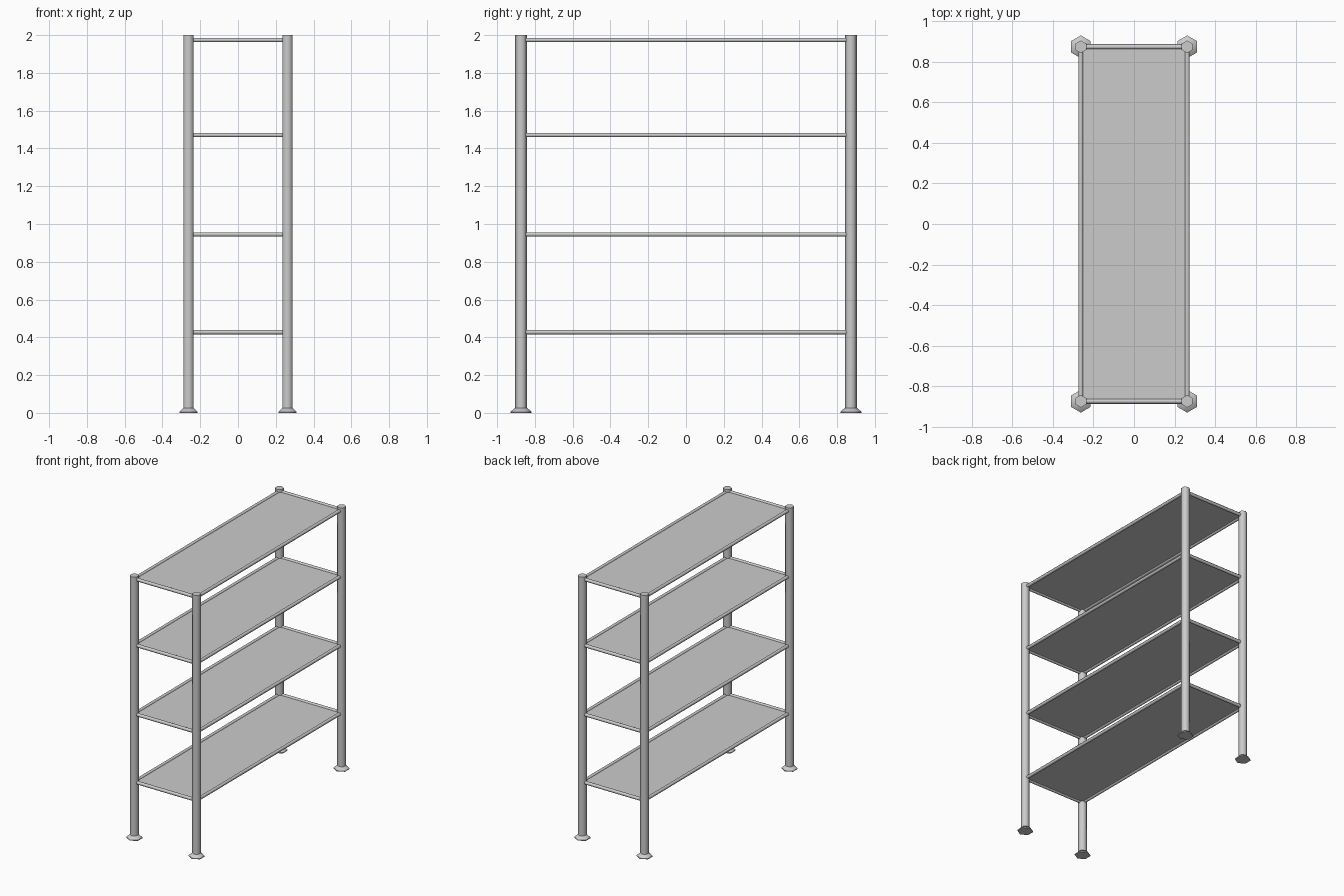
import bpy
from math import radians, pi
from mathutils import Matrix

default = bpy.data.objects.get("Cube")
if default:
    bpy.data.objects.remove(default, do_unlink=True)

metal = bpy.data.materials.new("grey metal")
metal.use_nodes = True
GREY = (0.6, 0.6, 0.6, 1)
metal.diffuse_color = GREY
metal.node_tree.nodes["Principled BSDF"].inputs["Base Color"].default_value = GREY

POST_X, POST_Y = 0.262, 0.873
POST_R, RAIL_R, FOOT_R = 0.031, 0.0125, 0.056
SHELF_HEIGHTS = (0.427, 0.945, 1.471, 1.974)


def finish(name):
    obj = bpy.context.object
    obj.name = name
    obj.data.materials.append(metal)
    return obj


def hex_bar(name, location, length, r1, r2=None, axis="Z"):
    """Six-sided bar or taper along the given axis."""
    bpy.ops.mesh.primitive_cone_add(vertices=6, radius1=r1, radius2=r1 if r2 is None else r2,
                                    depth=length, location=location)
    obj = finish(name)
    # Turn the bar so that rails keep a flat side upward
    turn = {"Z": Matrix(),
            "X": Matrix.Rotation(pi / 2, 4, "Y"),
            "Y": Matrix.Rotation(pi / 2, 4, "X") @ Matrix.Rotation(pi / 2, 4, "Z")}[axis]
    obj.data.transform(turn)
    bpy.ops.object.shade_smooth_by_angle(angle=radians(61))
    return obj


# Posts with flared feet
for side, sx in (("left", 1), ("right", -1)):
    for end, sy in (("front", -1), ("back", 1)):
        x, y = sx * POST_X, sy * POST_Y
        hex_bar(f"{end}_{side}_post", (x, y, 1.01), 1.98, POST_R)
        hex_bar(f"{end}_{side}_foot_rim", (x, y, 0.003), 0.006, FOOT_R)
        hex_bar(f"{end}_{side}_foot", (x, y, 0.0165), 0.021, FOOT_R, POST_R)

# Shelves, each a thin panel framed by four rails
for i, z in enumerate(SHELF_HEIGHTS, 1):
    bpy.ops.mesh.primitive_cube_add(size=1, location=(0, 0, z))
    panel = finish(f"shelf_panel_{i}")
    panel.scale = (2 * POST_X, 2 * POST_Y, 0.004)
    for side, s in (("left", 1), ("right", -1)):
        hex_bar(f"{side}_rail_{i}", (s * POST_X, 0, z), 2 * POST_Y, RAIL_R, axis="Y")
    for end, s in (("front", -1), ("back", 1)):
        hex_bar(f"{end}_rail_{i}", (0, s * POST_Y, z), 2 * POST_X, RAIL_R, axis="X")
